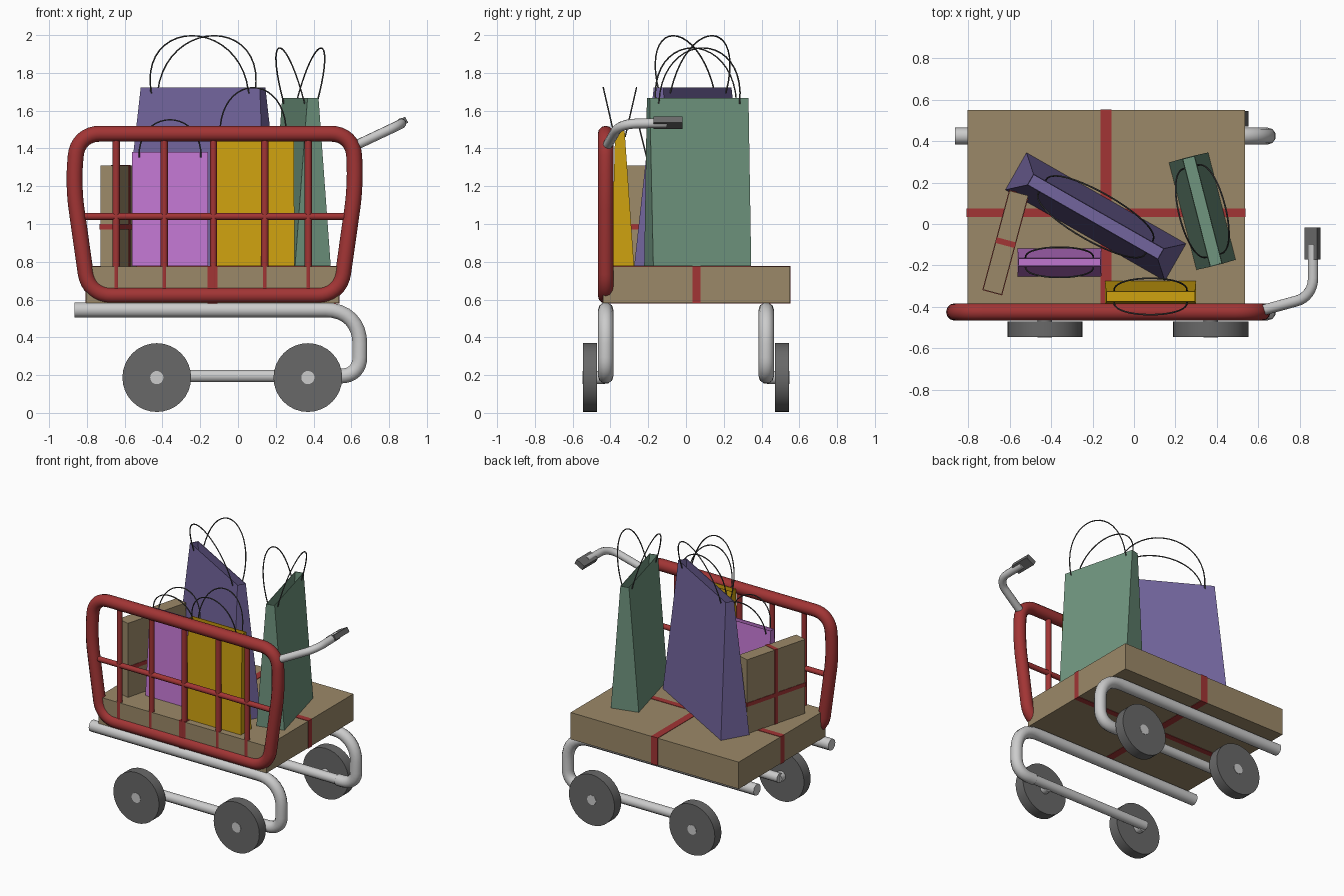
import bpy, bmesh, math
from mathutils import Vector, Matrix

if "Cube" in bpy.data.objects:
    bpy.data.objects.remove(bpy.data.objects["Cube"])


def material(name, r, g, b):
    m = bpy.data.materials.new(name)
    m.diffuse_color = (r, g, b, 1)
    m.use_nodes = True
    m.node_tree.nodes["Principled BSDF"].inputs["Base Color"].default_value = m.diffuse_color
    return m


RED = material("red_paint", 0.36, 0.035, 0.035)
TAN = material("cardboard", 0.33, 0.25, 0.14)
DARK = material("dark_rubber", 0.14, 0.14, 0.14)
WIRE = material("wire_grey", 0.07, 0.07, 0.07)
PURPLE = material("purple_paper", 0.17, 0.13, 0.34)
PINK = material("pink_paper", 0.53, 0.18, 0.63)
YELLOW = material("yellow_paper", 0.62, 0.36, 0.005)
GREEN = material("green_paper", 0.16, 0.30, 0.21)


def add_object(name, mesh, mat=None, smooth=False):
    ob = bpy.data.objects.new(name, mesh)
    bpy.context.collection.objects.link(ob)
    if mat:
        mesh.materials.clear()
        mesh.materials.append(mat)
    for p in mesh.polygons:
        p.use_smooth = smooth
    if smooth:
        bpy.ops.object.select_all(action='DESELECT')
        ob.select_set(True)
        bpy.context.view_layer.objects.active = ob
        bpy.ops.object.shade_smooth_by_angle(angle=math.radians(40))
    return ob


def box(name, centre, size, mat, rot=None):
    bm = bmesh.new()
    bmesh.ops.create_cube(bm, size=1)
    bmesh.ops.scale(bm, vec=size, verts=bm.verts)
    if rot:
        bmesh.ops.transform(bm, matrix=rot, verts=bm.verts)
    bmesh.ops.translate(bm, vec=centre, verts=bm.verts)
    me = bpy.data.meshes.new(name)
    bm.to_mesh(me)
    bm.free()
    return add_object(name, me, mat)


def disc(name, centre, radius, depth, mat, sides=32):
    bm = bmesh.new()
    bmesh.ops.create_cone(bm, cap_ends=True, segments=sides, radius1=radius,
                          radius2=radius, depth=depth)
    bmesh.ops.rotate(bm, matrix=Matrix.Rotation(math.pi / 2, 3, 'X'), verts=bm.verts)
    bmesh.ops.translate(bm, vec=centre, verts=bm.verts)
    me = bpy.data.meshes.new(name)
    bm.to_mesh(me)
    bm.free()
    return add_object(name, me, mat, True)


def fillet(pts, radii, cyclic):
    """Round each corner by the given cut-back distance."""
    pts, out, n = [Vector(p) for p in pts], [], len(pts)
    for i, p in enumerate(pts):
        r = radii[i]
        if r == 0 or (not cyclic and i in (0, n - 1)):
            out.append(p)
            continue
        a = p + (pts[i - 1] - p).normalized() * r
        b = p + (pts[(i + 1) % n] - p).normalized() * r
        for k in range(9):
            t = k / 8
            w = 0.85  # rational quadratic, close to a circular arc
            d = (1 - t) ** 2 + 2 * w * t * (1 - t) + t * t
            out.append((a * (1 - t) ** 2 + p * 2 * w * t * (1 - t) + b * t * t) / d)
    return out


def tube(name, pts, radius, mat=None, radii=None, cyclic=False, res=3):
    if radii:
        pts = fillet(pts, radii, cyclic)
    cu = bpy.data.curves.new(name, 'CURVE')
    cu.dimensions = '3D'
    cu.bevel_depth, cu.bevel_resolution, cu.use_fill_caps = radius, res, True
    sp = cu.splines.new('POLY')
    sp.points.add(len(pts) - 1)
    for q, p in zip(sp.points, pts):
        q.co = (*p, 1)
    sp.use_cyclic_u = cyclic
    tmp = bpy.data.objects.new("tmp", cu)
    bpy.context.collection.objects.link(tmp)
    dg = bpy.context.evaluated_depsgraph_get()
    me = bpy.data.meshes.new_from_object(tmp.evaluated_get(dg))
    bpy.data.objects.remove(tmp)
    me.name = name
    return add_object(name, me, mat, True)


def parcel(name, centre, size, angle, band, band_z=0):
    """Cardboard box with ribbons wrapped around it."""
    rot = Matrix.Rotation(angle, 4, 'Z')
    c = Vector(centre)
    x, y, z = size
    e = 0.006
    box(name, c, size, TAN, rot)
    box(name + "_ribbon_long", c, (x + e, band, z + e), RED, rot)
    if band_z:  # standing parcel: second ribbon runs around its waist
        box(name + "_ribbon_waist", c + Vector((0, 0, band_z)), (x + e, y + e, band), RED, rot)
    else:
        box(name + "_ribbon_cross", c, (band * 1.25, y + e, z + e), RED, rot)


def bag(name, centre, angle, base, top, height, mat, arch, splay, shift=0):
    """Open tapered paper bag with two splayed wire handles."""
    z0 = 0.777
    place = Matrix.Translation((centre[0], centre[1], z0)) @ Matrix.Rotation(angle, 4, 'Z')
    bm = bmesh.new()
    rings = []
    for (l, w), z in ((base, 0), (top, height)):
        rings.append([bm.verts.new(place @ Vector((sx * l / 2, sy * w / 2 + (shift if z else 0), z)))
                      for sx, sy in ((-1, -1), (1, -1), (1, 1), (-1, 1))])
    lo, hi = rings
    bm.faces.new(lo[::-1])
    for i in range(4):
        j = (i + 1) % 4
        bm.faces.new((lo[i], lo[j], hi[j], hi[i]))
    me = bpy.data.meshes.new(name)
    bm.to_mesh(me)
    bm.free()
    ob = add_object(name, me, mat)
    s = ob.modifiers.new("paper", 'SOLIDIFY')
    s.thickness, s.offset = 0.005, -1
    # wire handles
    half = top[0] * 0.41
    for side, label in ((-1, "front"), (1, "back")):
        pts = []
        for k in range(21):
            a = math.pi * k / 20
            h = math.sin(a) ** 0.85
            pts.append(place @ Vector((-half * math.cos(a),
                                       side * (top[1] / 2 + 0.003 + (splay - top[1] / 2) * h) + shift,
                                       height - 0.03 + (arch + 0.03) * h)))
        tube(f"{name}_handle_{label}", pts, 0.004, WIRE, res=1)


# wheels with hubs, and the bent chassis rail on each side
for s, side in ((-1, "front"), (1, "back")):
    y = 0.425 * s
    for x, end in ((-0.43, "left"), (0.37, "right")):
        disc(f"wheel_{side}_{end}", (x, 0.508 * s, 0.187), 0.182, 0.075, DARK)
        disc(f"hub_{side}_{end}", (x, 0.488 * s, 0.187), 0.035, 0.12, None, 20)
    tube(f"rail_{side}",
         [(-0.865, y, 0.545), (0.645, y, 0.545), (0.645, y, 0.195), (0.5, y, 0.195)],
         0.041, radii=[0, 0.18, 0.1, 0])
    tube(f"axle_bar_{side}", [(0.52, y, 0.195), (-0.45, y, 0.195)], 0.034)

# red side grille
Y = -0.425
tube("grille_frame",
     [(-0.85, Y, 1.478), (-0.872, Y, 1.2), (-0.79, Y, 0.622),
      (0.54, Y, 0.622), (0.622, Y, 1.2), (0.61, Y, 1.478)],
     0.042, RED, radii=[0.12, 0.12, 0.12, 0.12, 0.12, 0.12], cyclic=True, res=4)
for i, x in enumerate((-0.645, -0.39, -0.13, 0.142, 0.372)):
    tube(f"grille_bar_{i + 1}", [(x, Y, 0.62), (x, Y, 1.48)], 0.019, RED)
tube("grille_crossbar", [(-0.85, Y, 1.04), (0.6, Y, 1.04)], 0.019, RED)

# push handle and grip
tube("push_handle", [(0.61, -0.42, 1.41), (0.865, -0.35, 1.53), (0.865, -0.1, 1.535)],
     0.026, radii=[0, 0.09, 0])
box("handle_grip", (0.862, -0.095, 1.536), (0.07, 0.155, 0.036), DARK,
    Matrix.Rotation(math.radians(-28), 4, 'Y'))

# parcels
parcel("base_parcel", (-0.135, 0.055, 0.679), (1.34, 0.99, 0.193), 0, 0.042)
parcel("standing_parcel", (-0.62, -0.09, 1.043), (0.093, 0.495, 0.534),
       math.radians(-15), 0.028, -0.058)

# shopping bags
bag("purple_bag", (-0.185, 0.035), math.radians(-29.7), (0.887, 0.206), (0.726, 0.06),
    0.945, PURPLE, 0.275, 0.115)
bag("green_bag", (0.33, 0.062), math.radians(-75.6), (0.535, 0.195), (0.54, 0.06),
    0.89, GREEN, 0.265, 0.11)
bag("pink_bag", (-0.36, -0.185), 0, (0.405, 0.135), (0.40, 0.04), 0.605, PINK, 0.17, 0.07)
bag("yellow_bag", (0.08, -0.335), 0, (0.44, 0.12), (0.43, 0.05), 0.715, YELLOW, 0.23, 0.085, -0.015)
